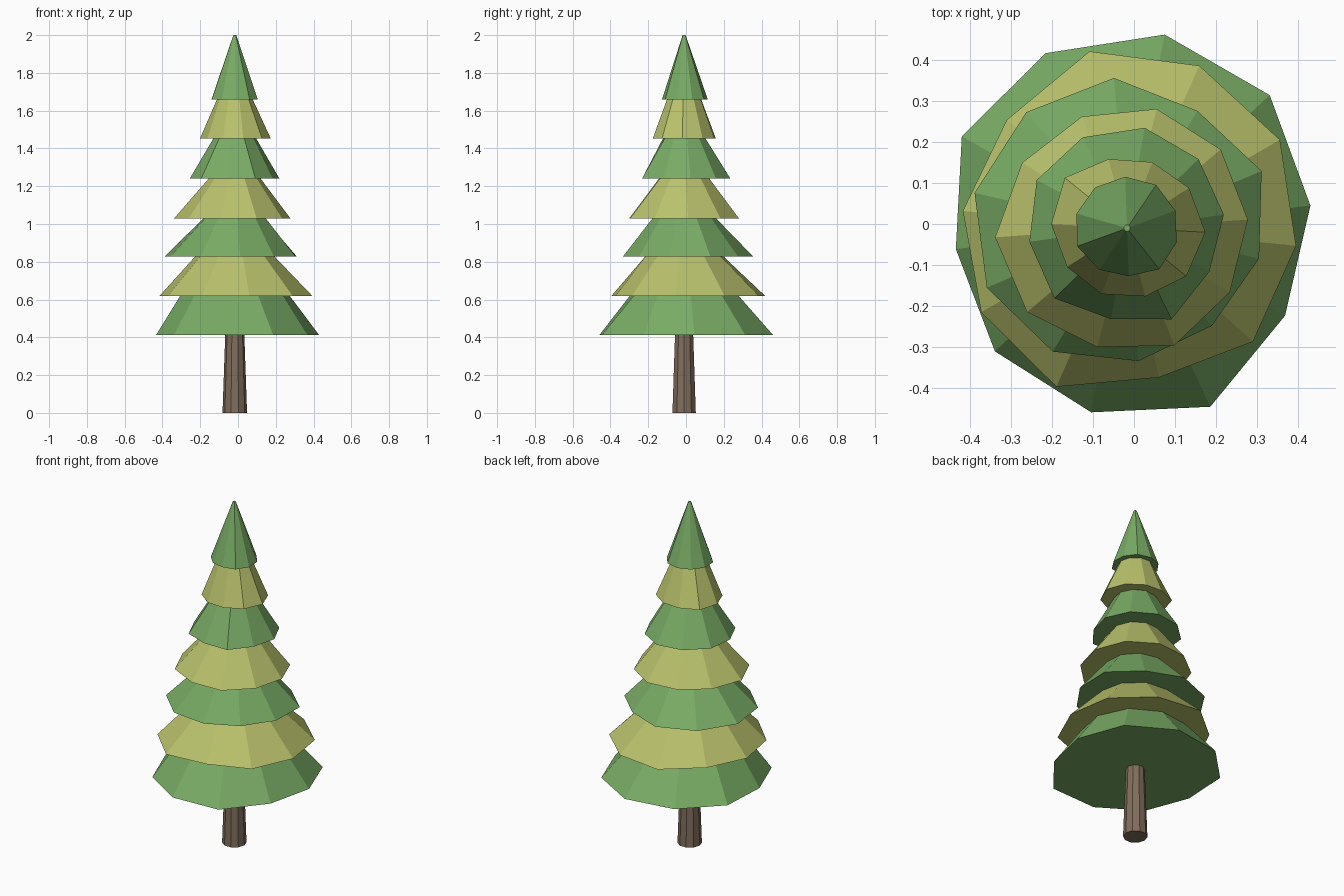
import bpy, bmesh
from math import cos, sin, radians

if "Cube" in bpy.data.objects:
    bpy.data.objects.remove(bpy.data.objects["Cube"])

CX, CY = -0.017, -0.010      # trunk axis; the uneven skirts spread around it
SIDES = 10


def material(name, rgb):
    m = bpy.data.materials.new(name)
    m.diffuse_color = (*rgb, 1)
    m.use_nodes = True
    m.node_tree.nodes["Principled BSDF"].inputs["Base Color"].default_value = m.diffuse_color
    return m


def frustum(name, z0, z1, radii, top, start, mat):
    """Closed flat-faced cone section with one radius per bottom corner."""
    bm = bmesh.new()
    rings = []
    for z, rs in ((z0, radii), (z1, [top] * SIDES)):
        ring = []
        for i, r in enumerate(rs):
            a = radians(start + i * 360 / SIDES)
            ring.append(bm.verts.new((CX + r * cos(a), CY + r * sin(a), z)))
        rings.append(ring)
    low, high = rings
    bm.faces.new(low[::-1])
    bm.faces.new(high)
    for i in range(SIDES):
        j = (i + 1) % SIDES
        bm.faces.new((low[i], low[j], high[j], high[i]))
    mesh = bpy.data.meshes.new(name)
    bm.to_mesh(mesh)
    bm.free()
    mesh.materials.append(mat)
    obj = bpy.data.objects.new(name, mesh)
    bpy.context.collection.objects.link(obj)
    return obj


green = material("needle_green", (0.19, 0.41, 0.13))
yellow = material("needle_yellow", (0.49, 0.54, 0.15))
brown = material("bark_brown", (0.22, 0.155, 0.107))

# Trunk
frustum("trunk", 0, 0.43, [0.065] * SIDES, 0.05, 0, brown)

# Branch tiers: bottom z, top z, top radius, first corner angle, corner radii (cm)
tiers = [
    (0.412, 0.63, 0.285, 7, (45, 47.5, 48, 47, 46, 42, 44, 45.7, 48, 44)),
    (0.618, 0.84, 0.20, -6, (41.4, 43, 43.3, 44, 39.4, 40.2, 41, 42.3, 37.2, 41.3)),
    (0.828, 1.04, 0.16, -13, (33, 35.6, 33.3, 36.7, 37.4, 38.1, 37.1, 35.1, 32.5, 31.5)),
    (1.030, 1.25, 0.13, 4, (29.5, 29.8, 29.9, 29.3, 30.1, 32.2, 31.8, 29.9, 30.8, 29.5)),
    (1.242, 1.46, 0.11, 8, (23.8, 24.2, 24.8, 24.6, 24.9, 24, 24.6, 22.5, 24.7, 22.7)),
    (1.452, 1.67, 0.09, -3, (19.1, 18, 17.2, 17.4, 19.5, 18.5, 17.4, 17.2, 17.2, 18.6)),
    (1.660, 2.00, 0.008, -16, (12.6, 12.5, 12.7, 12.5, 12.6, 12.8, 12.9, 12.2, 11.7, 12.7)),
]
for n, (z0, z1, top, start, cm) in enumerate(tiers):
    frustum(f"branch_tier_{n + 1}", z0, z1, [r / 100 for r in cm], top, start,
            yellow if n % 2 else green)
